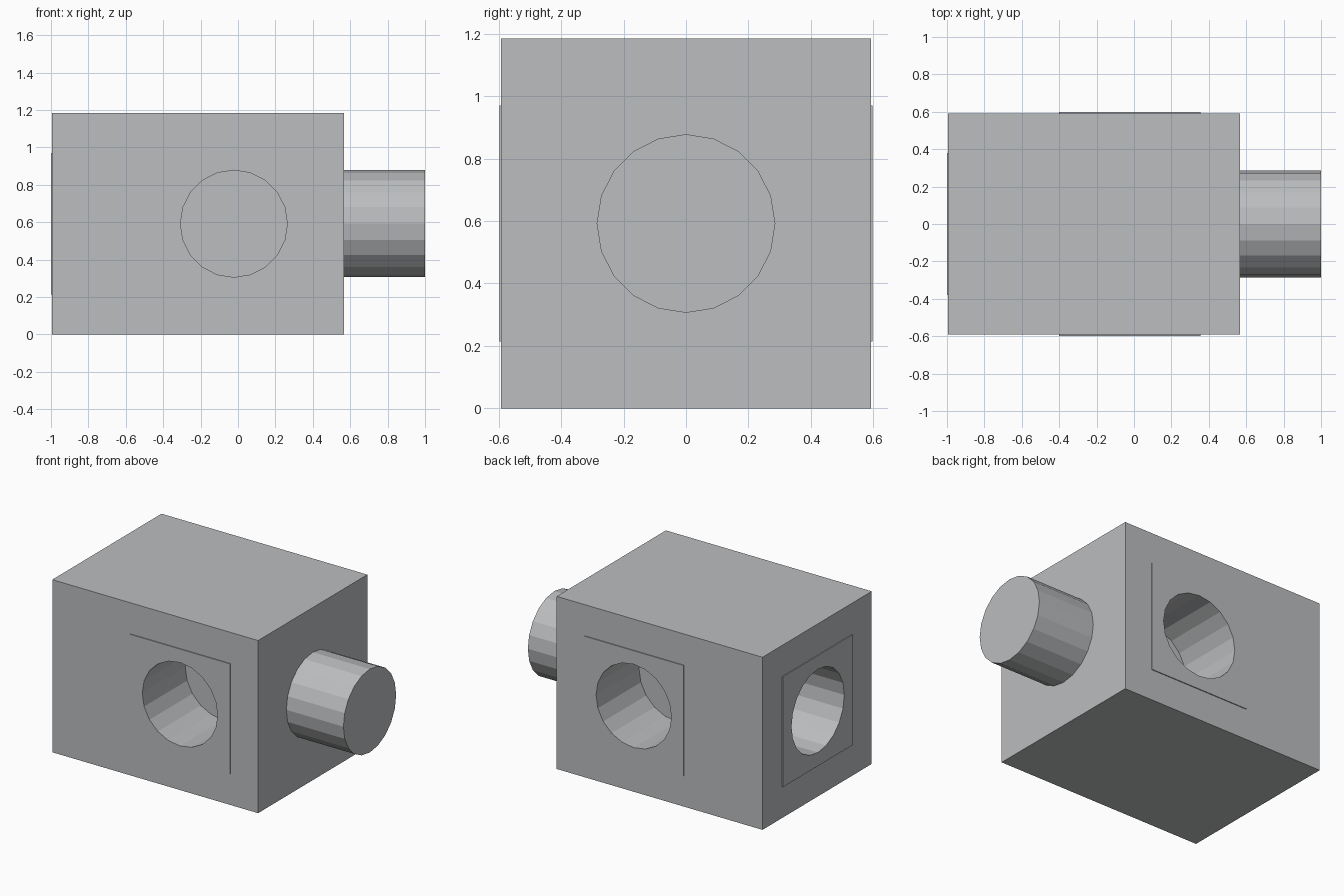
import bpy
import math

if "Cube" in bpy.data.objects:
    bpy.data.objects.remove(bpy.data.objects["Cube"], do_unlink=True)

X0, X1 = -0.995, 0.567      # body ends
HALF = 0.592                # body half width and half height
LIP = 0.006                 # plate thickness
PLATE = 0.757               # plate side length
RADIUS = 0.286
DEPTH = 0.46                # socket depth
SOCKET_X = -0.022

grey = bpy.data.materials.new("plain grey")
grey.use_nodes = True
colour = (0.5, 0.51, 0.52, 1)
grey.diffuse_color = colour
grey.node_tree.nodes["Principled BSDF"].inputs["Base Color"].default_value = colour


def finish(name):
    obj = bpy.context.object
    obj.name = name
    obj.data.materials.append(grey)
    return obj


def box(name, centre, size):
    bpy.ops.mesh.primitive_cube_add(size=1, location=centre)
    obj = finish(name)
    obj.scale = size
    bpy.ops.object.transform_apply(location=False, rotation=False, scale=True)
    return obj


def cylinder(name, centre, length, turn):
    bpy.ops.mesh.primitive_cylinder_add(vertices=20, radius=RADIUS, depth=length,
                                        location=centre, rotation=(math.pi / 2, 0, turn))
    return finish(name)


def cut(obj, cutter):
    bpy.context.view_layer.objects.active = obj
    mod = obj.modifiers.new("socket", "BOOLEAN")
    mod.operation = "DIFFERENCE"
    mod.solver = "EXACT"
    mod.object = cutter
    bpy.ops.object.modifier_apply(modifier=mod.name)


# Main block and the peg on its left end
body = box("body", ((X0 + X1) / 2, 0, HALF), (X1 - X0, 2 * HALF, 2 * HALF))
cylinder("peg", ((X1 + 1) / 2, 0, HALF), 1 - X1, math.pi / 2)

# Raised square plates, each with a blind round socket running into the block
sockets = (("front", SOCKET_X, -HALF, 0, -1),
           ("back", SOCKET_X, HALF, 0, 1),
           ("right", X0, 0, -1, 0))
for side, x, y, nx, ny in sockets:
    size = (LIP if nx else PLATE, LIP if ny else PLATE, PLATE)
    plate = box(side + "_plate", (x + nx * LIP / 2, y + ny * LIP / 2, HALF), size)
    # Cutter reaches from outside the plate down to the socket floor
    extra = 0.1
    shift = (extra - DEPTH) / 2
    cutter = cylinder("cutter", (x + nx * shift, y + ny * shift, HALF),
                      DEPTH + extra, math.pi / 2 if nx else 0)
    cut(body, cutter)
    cut(plate, cutter)
    bpy.data.objects.remove(cutter, do_unlink=True)
